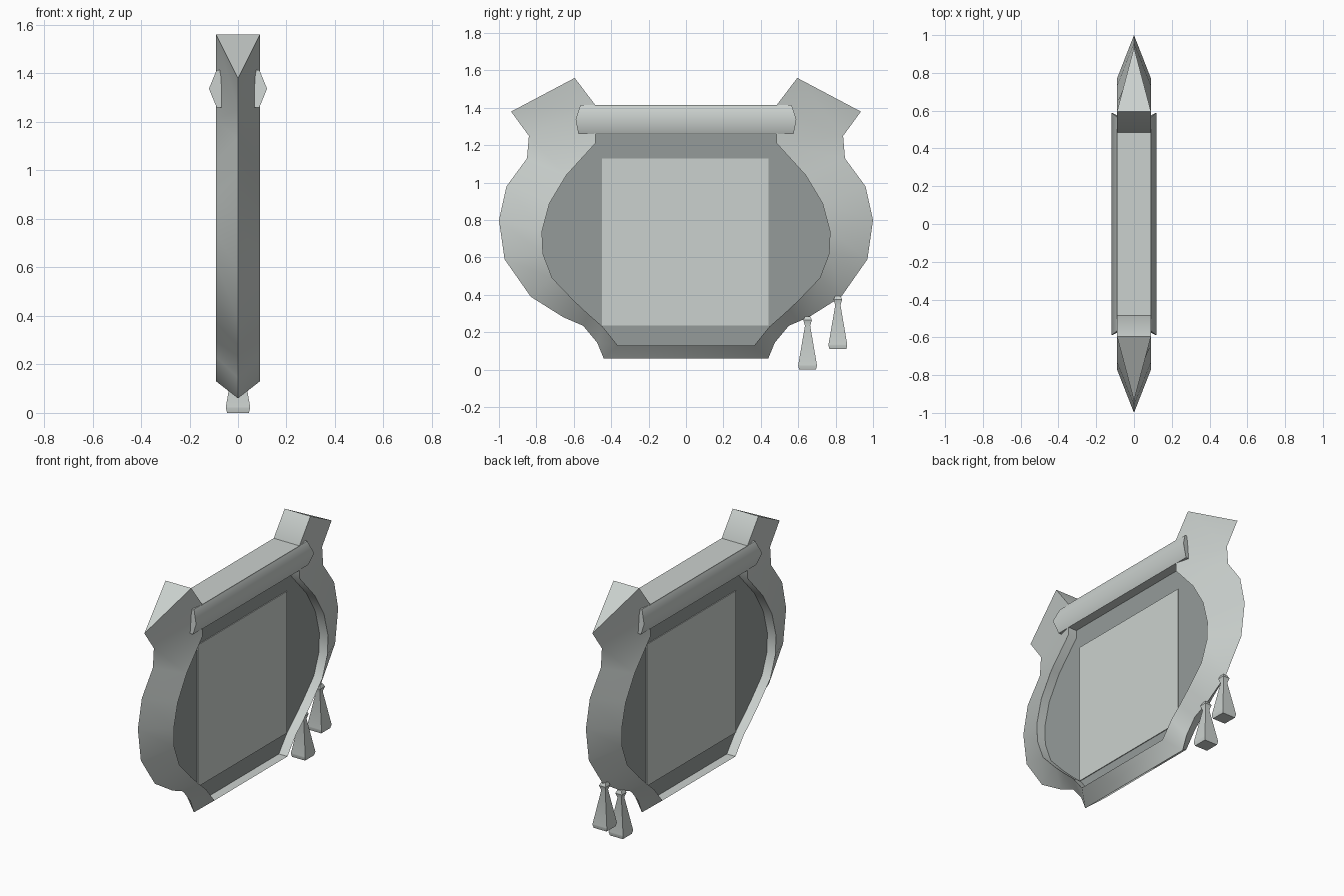
import bpy, bmesh, math

if "Cube" in bpy.data.objects:
    bpy.data.objects.remove(bpy.data.objects["Cube"], do_unlink=True)


def material(name, rgb):
    m = bpy.data.materials.new(name)
    m.use_nodes = True
    m.diffuse_color = (*rgb, 1)
    m.node_tree.nodes["Principled BSDF"].inputs["Base Color"].default_value = (*rgb, 1)
    return m


PALE = material("pale_grey", (0.60, 0.64, 0.62))
DARK = material("mid_grey", (0.30, 0.33, 0.32))


def loft(name, rings, mat, smooth=50):
    """Skin a list of equal rings of points and cap both ends."""
    bm = bmesh.new()
    loops = [[bm.verts.new(p) for p in ring] for ring in rings]
    n = len(loops[0])
    for a, b in zip(loops, loops[1:]):
        for i in range(n):
            j = (i + 1) % n
            bm.faces.new((a[i], a[j], b[j], b[i]))
    bm.faces.new(loops[0])
    bm.faces.new(loops[-1])
    bmesh.ops.recalc_face_normals(bm, faces=bm.faces)
    mesh = bpy.data.meshes.new(name)
    bm.to_mesh(mesh)
    bm.free()
    mesh.materials.append(mat)
    obj = bpy.data.objects.new(name, mesh)
    bpy.context.collection.objects.link(obj)
    if smooth:
        bpy.ops.object.select_all(action='DESELECT')
        obj.select_set(True)
        bpy.context.view_layer.objects.active = obj
        bpy.ops.object.shade_smooth_by_angle(angle=math.radians(smooth))
    return obj


def box(name, x, y, z, mat):
    """Box from (low, high) ranges."""
    return loft(name, [[(px, y[0], z[0]), (px, y[1], z[0]), (px, y[1], z[1]), (px, y[0], z[1])]
                       for px in x], mat, 0)


# Half of the frame, bottom to horn tip: outer ridge and inner rim as (y, z)
HALF = 0.09
outer = [(.44, .06), (.475, .145), (.55, .235), (.655, .28), (.83, .39), (.97, .59),
         (1, .8), (.96, .98), (.85, 1.13), (.84, 1.25), (.84, 1.25), (.935, 1.38)]
inner = [(.365, .13), (.445, .23), (.52, .295), (.60, .37), (.715, .49), (.765, .62),
         (.77, .74), (.73, .89), (.64, 1.04), (.485, 1.21), (.485, 1.415), (.595, 1.56)]


def mirrored(points):
    return [(-y, z) for y, z in reversed(points)] + points


# Frame with a triangular section, sharp ridge outwards
frame = loft("frame", [[(0, *o), (HALF, *i), (-HALF, *i)]
                       for o, i in zip(mirrored(outer), mirrored(inner))], PALE)
bm = bmesh.new()
bm.from_mesh(frame.data)
bmesh.ops.remove_doubles(bm, verts=bm.verts, dist=0.0001)
bm.to_mesh(frame.data)
bm.free()

# Top bar between the horns
box("top_bar", (-HALF, HALF), (-.49, .49), (1.26, 1.415), PALE)

# Recessed panel filling the frame, with a square plate on each side
rim = mirrored(inner[:-1])
loft("panel", [[(x, y, min(z, 1.3)) for y, z in rim] for x in (-.03, .03)], DARK, 0)
for side, word in ((1, "left"), (-1, "right")):
    box("square_plate_" + word, (side * .03, side * .035), (-.45, .44), (.235, 1.13), PALE)

    # Six-sided rail with slightly pointed ends
    section = [(.12, 0, .59), (.088, .077, .565), (.03, .077, .565),
               (.01, 0, .565), (.03, -.077, .575), (.088, -.077, .575)]
    loft("rail_" + word, [[(side * x, end * y, 1.337 + z) for x, z, y in section]
                          for end in (-1, 1)], PALE)

# Square tassels: (half width, height) profile
tassel = [(.045, 0), (.05, .02), (.05, .025), (.014, .235), (.023, .265), (.014, .285)]
for word, y, z in (("inner", .65, 0), ("outer", .812, .11)):
    loft("tassel_" + word, [[(sx * w, y + sy * w, z + h)
                             for sx, sy in ((-1, -1), (1, -1), (1, 1), (-1, 1))]
                            for w, h in tassel], PALE, 30)
